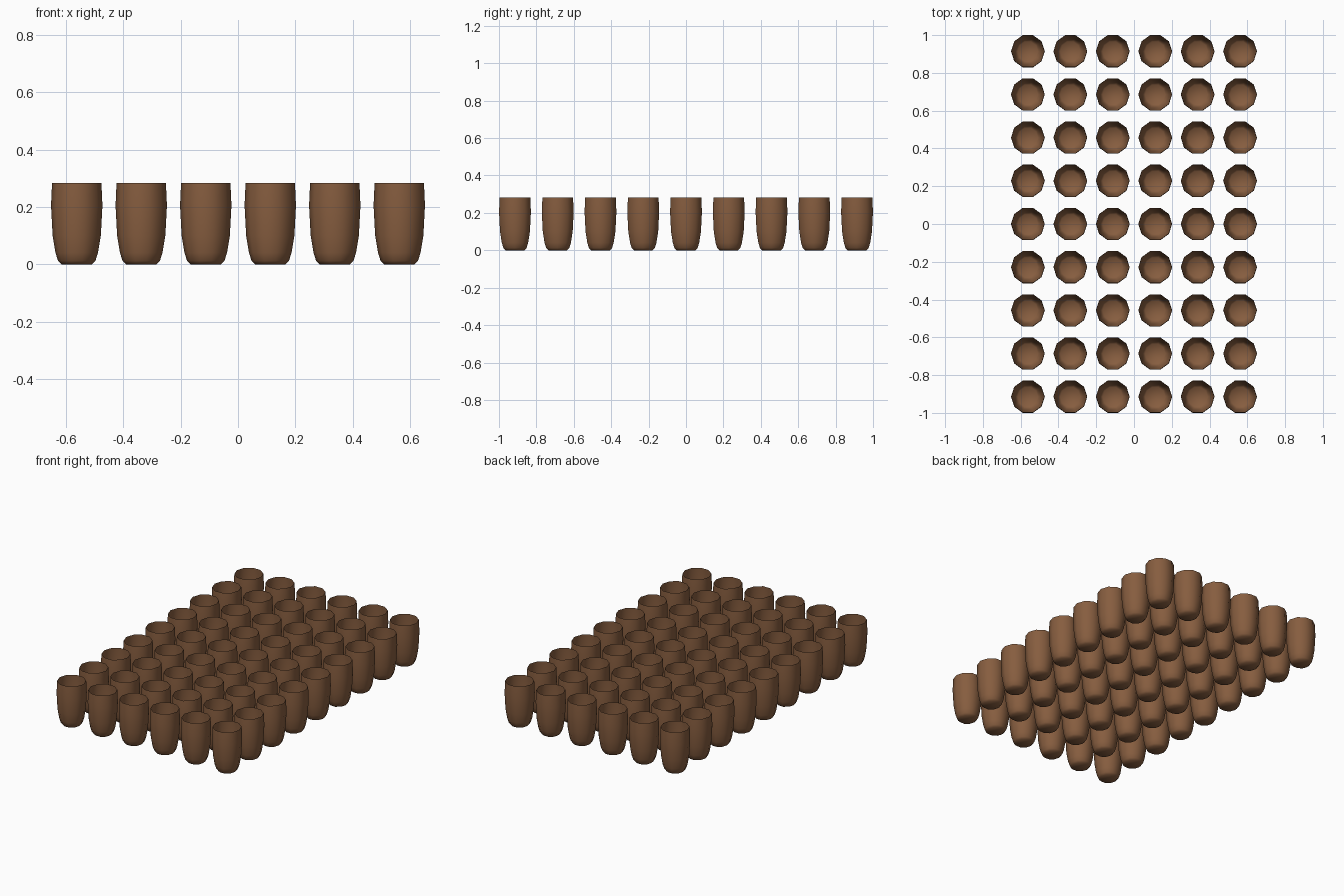
import bpy, bmesh, math

if "Cube" in bpy.data.objects:
    bpy.data.objects.remove(bpy.data.objects["Cube"])

SIDES = 10
COLS, ROWS = 6, 9
PITCH_X, PITCH_Y = 0.2247, 0.2286
# (radius, height) from base to open rim
PROFILE = [(0.053, 0.0), (0.065, 0.012), (0.074, 0.04), (0.084, 0.10),
           (0.0895, 0.205), (0.086, 0.283)]

brown = bpy.data.materials.new("clay brown")
brown.diffuse_color = (0.24, 0.11, 0.05, 1)
brown.use_nodes = True
brown.node_tree.nodes["Principled BSDF"].inputs["Base Color"].default_value = brown.diffuse_color


# one thin-walled open cup: flat floor plus ten-sided wall
def make_cup_mesh():
    bm = bmesh.new()
    rings = []
    for r, z in PROFILE:
        rings.append([bm.verts.new((r * math.cos(math.tau * i / SIDES),
                                    r * math.sin(math.tau * i / SIDES), z))
                      for i in range(SIDES)])
    bm.faces.new(rings[0][::-1])
    for low, high in zip(rings, rings[1:]):
        for i in range(SIDES):
            j = (i + 1) % SIDES
            bm.faces.new((low[i], low[j], high[j], high[i]))
    for f in bm.faces:
        f.smooth = True
    for e in bm.edges:
        if e.is_manifold and e.calc_face_angle() > math.radians(38):
            e.smooth = False
    mesh = bpy.data.meshes.new("cup")
    bm.to_mesh(mesh)
    bm.free()
    mesh.materials.append(brown)
    return mesh


# grid of cups
cup = make_cup_mesh()
for row in range(ROWS):
    for col in range(COLS):
        ob = bpy.data.objects.new(f"cup_{row + 1}_{col + 1}", cup)
        ob.location = ((col - (COLS - 1) / 2) * PITCH_X,
                       (row - (ROWS - 1) / 2) * PITCH_Y, 0)
        bpy.context.collection.objects.link(ob)
